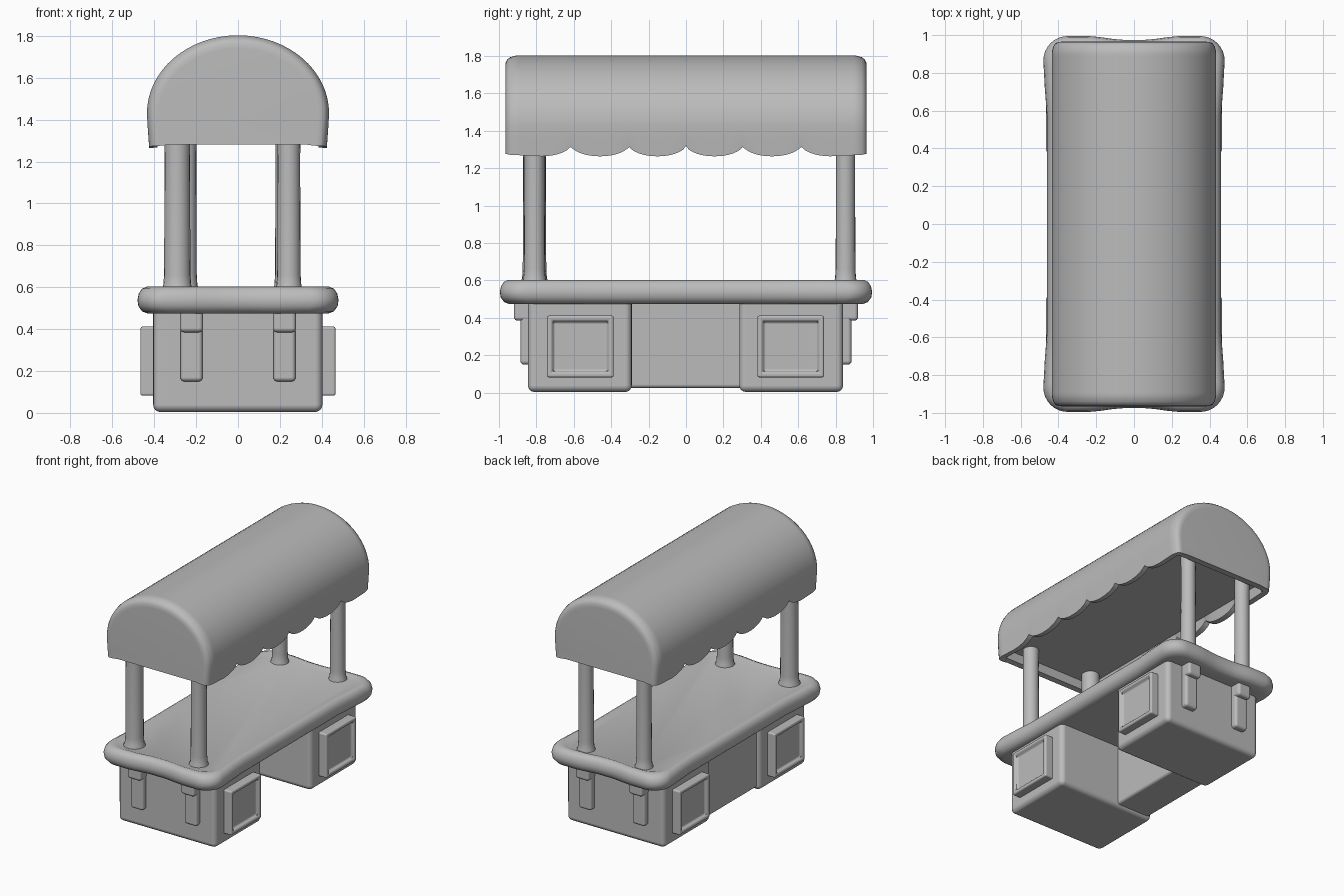
import bpy, bmesh, math

if "Cube" in bpy.data.objects:
    bpy.data.objects.remove(bpy.data.objects["Cube"])

grey = bpy.data.materials.new("plain_grey")
grey.diffuse_color = (0.5, 0.5, 0.5, 1)
grey.use_nodes = True
grey.node_tree.nodes["Principled BSDF"].inputs["Base Color"].default_value = grey.diffuse_color


def finish(name, bm, bevel=0.0):
    bmesh.ops.recalc_face_normals(bm, faces=bm.faces[:])
    me = bpy.data.meshes.new(name)
    bm.to_mesh(me)
    bm.free()
    me.materials.append(grey)
    ob = bpy.data.objects.new(name, me)
    bpy.context.collection.objects.link(ob)
    for p in me.polygons:
        p.use_smooth = True
    if bevel:
        m = ob.modifiers.new("round_edges", 'BEVEL')
        m.width, m.segments, m.limit_method = bevel, 4, 'ANGLE'
        m.harden_normals = True
    else:
        bpy.ops.object.select_all(action='DESELECT')
        ob.select_set(True)
        bpy.context.view_layer.objects.active = ob
        bpy.ops.object.shade_smooth_by_angle(angle=math.radians(40))
    return ob


def cuboid(bm, lo, hi):
    r = bmesh.ops.create_cube(bm, size=1)
    for v in r["verts"]:
        v.co = [lo[i] + (v.co[i] + 0.5) * (hi[i] - lo[i]) for i in range(3)]


def box(name, lo, hi, bevel):
    bm = bmesh.new()
    cuboid(bm, lo, hi)
    return finish(name, bm, bevel)


def loft(name, rings):
    """Skin closed rings of equal point count and cap both ends."""
    bm = bmesh.new()
    vs = [[bm.verts.new(p) for p in r] for r in rings]
    n = len(rings[0])
    for a, b in zip(vs, vs[1:]):
        for i in range(n):
            j = (i + 1) % n
            bm.faces.new((a[i], a[j], b[j], b[i]))
    bm.faces.new(vs[0])
    bm.faces.new(vs[-1])
    return finish(name, bm)


def smooth(a, b, t):
    t = min(1, max(0, (t - a) / (b - a)))
    return t * t * (3 - 2 * t)


# Base: two cabinets joined by a thick panel on the left side
box("front_cabinet", (-0.405, -0.845, 0.004), (0.403, -0.29, 0.51), 0.035)
box("back_cabinet", (-0.405, 0.285, 0.004), (0.403, 0.84, 0.51), 0.035)
box("middle_panel", (-0.38, -0.4, 0.025), (-0.1, 0.4, 0.5), 0.02)


# Framed panels on both sides of each cabinet
def framed_panel(name, side, y):
    bm = bmesh.new()
    xa, xb = sorted((side * 0.37, side * 0.466))
    cuboid(bm, (xa, y - 0.178, 0.082), (xb, y + 0.178, 0.412))
    bm.normal_update()
    outer = [f for f in bm.faces if f.normal.x * side > 0.9]
    bmesh.ops.inset_region(bm, faces=outer, thickness=0.04)
    bmesh.ops.inset_region(bm, faces=outer, thickness=0.008, depth=-0.022)
    finish(name, bm, 0.014)


for sx, sn in ((1, "right"), (-1, "left")):
    for y, yn in ((-0.565, "front"), (0.56, "back")):
        framed_panel(f"{yn}_{sn}_framed_panel", sx, y)

# Brackets under the overhang at both ends
for sx in (-1, 1):
    for sy in (-1, 1):
        x = 0.222 * sx
        ya, yb = sorted((sy * 0.8, sy * 0.885))
        box("bracket", (x - 0.053, ya, 0.15), (x + 0.053, yb, 0.47), 0.02)
        ya, yb = sorted((sy * 0.8, sy * 0.92))
        box("bracket_head", (x - 0.055, ya, 0.385), (x + 0.055, yb, 0.5), 0.02)


# Counter: rounded slab with a slightly raised rim
def counter_ring(z, inset):
    pts = []
    rad = 0.13
    corners = ((1, 1, 0), (-1, 1, 90), (-1, -1, 180), (1, -1, 270))
    for k, (cx, cy, a0) in enumerate(corners):
        arc = []
        for i in range(9):
            a = math.radians(a0 + i * 11.25)
            arc.append((cx * (0.48 - rad) + rad * math.cos(a),
                        cy * (0.995 - rad) + rad * math.sin(a)))
        pts += arc
        nx, ny, na = corners[(k + 1) % 4]
        a = math.radians(a0 + 90)
        end = (nx * (0.48 - rad) + rad * math.cos(a),
               ny * (0.995 - rad) + rad * math.sin(a))
        for i in range(1, 12):
            t = i / 12
            pts.append((arc[-1][0] * (1 - t) + end[0] * t,
                        arc[-1][1] * (1 - t) + end[1] * t))
    out = []
    for x, y in pts:
        # Sides pull in along the middle, ends dip at the centre
        fx = 1 - 0.04 * (1 - smooth(0.55, 0.85, abs(y)))
        fy = 1 - 0.02 * (1 - smooth(0.05, 0.25, abs(x)))
        out.append((x * fx * (1 - inset / 0.48), y * fy * (1 - inset / 0.995), z))
    return out


loft("counter", [counter_ring(z, i) for z, i in (
    (0.475, 0.10), (0.474, 0.05), (0.485, 0.022), (0.51, 0.004), (0.54, 0.0),
    (0.57, 0.006), (0.593, 0.022), (0.603, 0.045), (0.6, 0.065), (0.59, 0.09))])

# Posts with flared feet
for name, px, py, r in (("front_left_post", -0.29, -0.81, 0.063),
                        ("front_right_post", 0.243, -0.81, 0.056),
                        ("back_left_post", -0.25, 0.853, 0.053),
                        ("back_right_post", 0.23, 0.853, 0.053)):
    loft(name, [[(px + r * s * math.cos(i * math.tau / 20),
                  py + r * s * math.sin(i * math.tau / 20), z) for i in range(20)]
                for z, s in ((0.55, 1.25), (0.59, 1.2), (0.61, 1.06), (0.66, 1.0),
                             (1.2, 0.96), (1.38, 1.0))])

# Canopy: arched roof with scalloped side edges and closed ends
NOTCHES = (-0.94, -0.615, -0.305, 0.0, 0.305, 0.615, 0.94)


def hem(y):
    for a, b in zip(NOTCHES, NOTCHES[1:]):
        if a <= y <= b:
            t = 2 * (y - a) / (b - a) - 1
            low = 1.264
            if (a == NOTCHES[0] and t < 0) or (b == NOTCHES[-1] and t > 0):
                return low + 0.008 * abs(t)
            return low + 0.056 * (1 - math.sqrt(max(0, 1 - 0.97 * t * t))) / 0.83
    return 1.275


def canopy_ring(y, s, inside):
    zb = hem(y)
    pts = [(0.424, zb), (0.431, 1.36)]
    pts += [(0.435 * math.cos(math.pi * i / 32), 1.43 + 0.373 * math.sin(math.pi * i / 32))
            for i in range(33)]
    pts += [(-0.431, 1.36), (-0.424, zb)]
    zi = 1.34 if inside else 1.282
    pts += [(-0.385, zb + 0.004), (-0.37, zi), (0.37, zi), (0.385, zb + 0.004)]
    return [(x * s, y, 1.28 + (z - 1.28) * s) for x, z in pts]


ends = ((0.965, 0.88), (0.964, 0.925), (0.955, 0.96), (0.94, 0.982), (0.918, 0.995))
rings = [canopy_ring(-y, s, False) for y, s in ends]
N = 120
rings += [canopy_ring(-0.905 + 1.81 * i / N, 1.0, True) for i in range(N + 1)]
rings += [canopy_ring(y, s, False) for y, s in reversed(ends)]
loft("canopy", rings)
